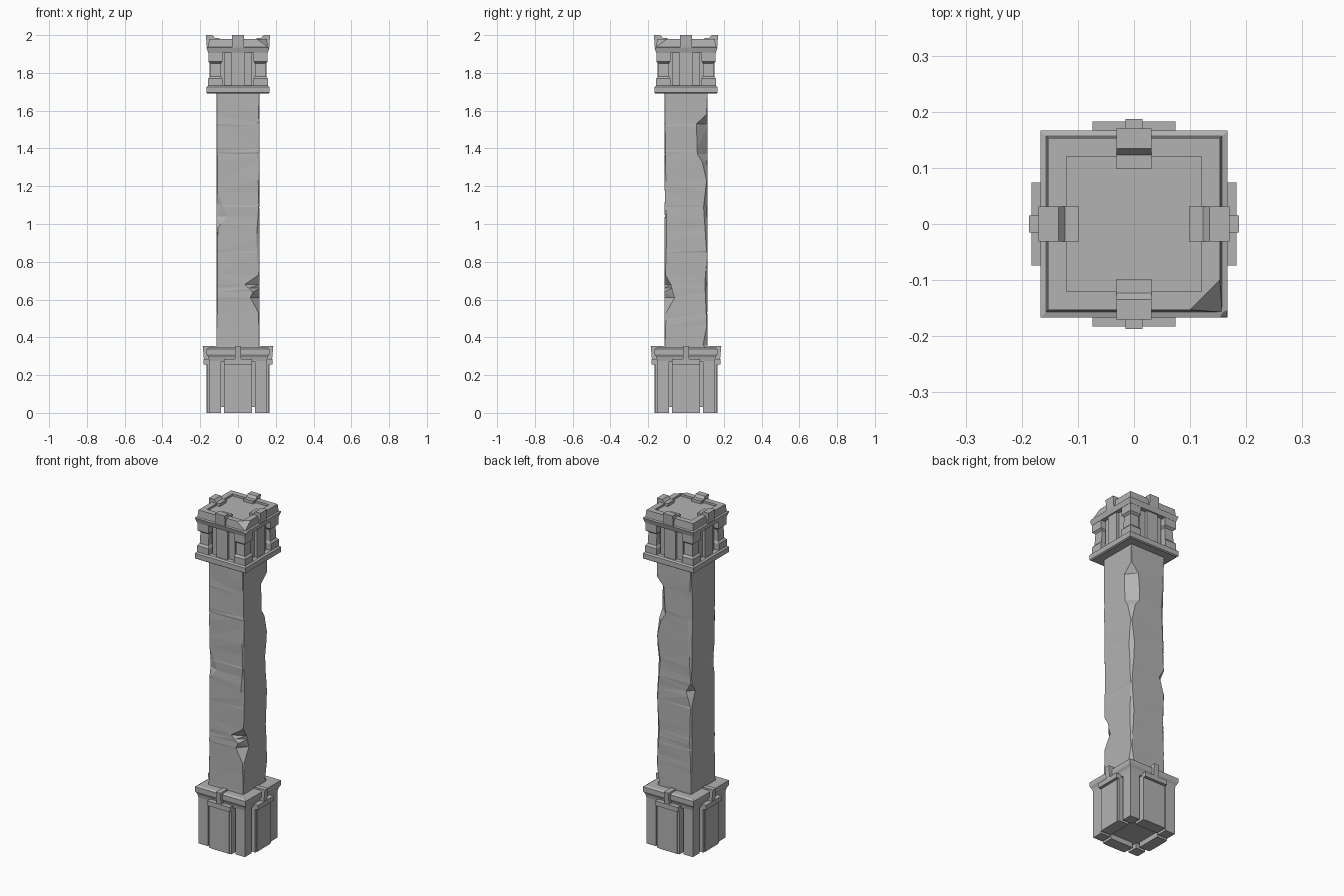
import bpy, bmesh, math, random
from mathutils import Matrix, Vector

random.seed(4)
cube = bpy.data.objects.get("Cube")
if cube:
    bpy.data.objects.remove(cube, do_unlink=True)

stone = bpy.data.materials.new("grey stone")
stone.use_nodes = True
GREY = (0.45, 0.45, 0.45, 1)
stone.diffuse_color = GREY
stone.node_tree.nodes["Principled BSDF"].inputs["Base Color"].default_value = GREY


def finish(name, bm, around=False):
    """Turn a bmesh into an object, optionally repeated on all four sides."""
    if around:
        part = bm.verts[:] + bm.edges[:] + bm.faces[:]
        for k in range(1, 4):
            new = bmesh.ops.duplicate(bm, geom=part)["geom"]
            verts = [g for g in new if isinstance(g, bmesh.types.BMVert)]
            bmesh.ops.rotate(bm, verts=verts, cent=(0, 0, 0),
                             matrix=Matrix.Rotation(k * math.pi / 2, 3, "Z"))
    bmesh.ops.recalc_face_normals(bm, faces=bm.faces[:])
    mesh = bpy.data.meshes.new(name)
    bm.to_mesh(mesh)
    bm.free()
    mesh.materials.append(stone)
    obj = bpy.data.objects.new(name, mesh)
    bpy.context.collection.objects.link(obj)
    return obj


def skin(bm, rings):
    """Join rings of equal length and cap both ends."""
    rows = [[bm.verts.new(p) for p in ring] for ring in rings]
    n = len(rows[0])
    for a, b in zip(rows, rows[1:]):
        for i in range(n):
            j = (i + 1) % n
            bm.faces.new((a[i], a[j], b[j], b[i]))
    bm.faces.new(rows[0][::-1])
    bm.faces.new(rows[-1])
    return bm


def square(profile):
    """Square moulding from (half width, height) points."""
    return skin(bmesh.new(), [[(-r, -r, z), (r, -r, z), (r, r, z), (-r, r, z)]
                              for r, z in profile])


def side_prism(half, profile):
    """Extrude a (distance out, height) outline across the front side."""
    return skin(bmesh.new(), [[(x, -d, z) for d, z in profile]
                              for x in (-half, half)])


def panel(half, inner, outer, low, high):
    return side_prism(half, [(inner, low), (outer, low), (outer, high), (inner, high)])


def corner_post(profile):
    """Square post in one corner from (inner, outer, height) points."""
    return skin(bmesh.new(), [[(a, -b, z), (b, -b, z), (b, -a, z), (a, -a, z)]
                              for a, b, z in profile])


# Base
finish("base_core", square([(0.13, 0.03), (0.13, 0.29)]))
finish("base_corner_posts", corner_post([(0.09, 0.153, 0), (0.09, 0.153, 0.28)]), True)
finish("base_panels", panel(0.074, 0.10, 0.165, 0, 0.26), True)
finish("base_inner_ribs", panel(0.06, 0.10, 0.168, 0, 0.255), True)
finish("base_bands", panel(0.074, 0.12, 0.183, 0.257, 0.285), True)
finish("base_cornice", square([(0.152, 0.27), (0.157, 0.295), (0.166, 0.31),
                               (0.166, 0.338), (0.155, 0.345)]))
finish("base_keystones", side_prism(0.015, [(0.12, 0.28), (0.18, 0.28),
                                            (0.187, 0.355), (0.12, 0.355)]), True)

# Shaft: chips per corner as (height, cut along x, cut along y)
R = 0.115
CHIPS = {
    (-1, -1): [(0.6, 0.006, 0.01), (0.98, 0.008, 0.01), (1.04, 0.055, 0.02),
               (1.17, 0.006, 0.015), (1.4, 0.005, 0.012)],
    (1, -1): [(0.53, 0.006, 0.01), (0.61, 0.05, 0.055), (0.64, 0.035, 0.045),
              (0.68, 0.08, 0.035), (0.73, 0.006, 0.006), (0.92, 0.018, 0.012),
              (1.1, 0.005, 0.01), (1.4, 0.012, 0.006)],
    (1, 1): [(0.36, 0.02, 0.025), (0.46, 0.005, 0.005), (0.68, 0.02, 0.015),
             (0.85, 0.006, 0.006), (1.09, 0.025, 0.022), (1.23, 0.006, 0.006),
             (1.33, 0.03, 0.03), (1.37, 0.06, 0.055), (1.53, 0.05, 0.06),
             (1.58, 0.006, 0.006)],
    (-1, 1): [(0.5, 0.005, 0.008), (0.66, 0.012, 0.01), (0.86, 0.006, 0.006),
              (0.95, 0.035, 0.04), (1.0, 0.006, 0.006), (1.38, 0.025, 0.015),
              (1.52, 0.012, 0.01)],
}
LOW, HIGH = 0.33, 1.70
levels = sorted({LOW, HIGH} | {c[0] for cuts in CHIPS.values() for c in cuts})


def cut_at(corner, z):
    pts = [(LOW, 0.003, 0.003)] + CHIPS[corner] + [(HIGH, 0.003, 0.003)]
    for p, q in zip(pts, pts[1:]):
        if p[0] <= z <= q[0]:
            t = (z - p[0]) / (q[0] - p[0])
            return [p[i] + (q[i] - p[i]) * t for i in (1, 2)]


def shaft_ring(z):
    ring = []
    for sx, sy in CHIPS:
        a, b = cut_at((sx, sy), z)
        on_y_face = (sx * (R - a), sy * (R - random.uniform(0, 0.003)), z)
        on_x_face = (sx * (R - random.uniform(0, 0.003)), sy * (R - b), z)
        ring += [on_x_face, on_y_face] if sx == sy else [on_y_face, on_x_face]
    return ring


bm = skin(bmesh.new(), [shaft_ring(z) for z in levels])
bmesh.ops.triangulate(bm, faces=bm.faces[:])
finish("chipped_shaft", bm)

# Capital
finish("capital_foot", square([(0.16, 1.69), (0.167, 1.695), (0.167, 1.725), (0.158, 1.732)]))
finish("capital_core", square([(0.115, 1.72), (0.115, 1.91)]))
finish("capital_corner_posts", corner_post([
    (0.083, 0.158, 1.73), (0.083, 0.158, 1.77), (0.09, 0.148, 1.782),
    (0.09, 0.145, 1.85), (0.083, 0.157, 1.86), (0.083, 0.157, 1.91)]), True)
finish("capital_panels", panel(0.075, 0.10, 0.133, 1.72, 1.91), True)
finish("capital_panel_ribs", panel(0.035, 0.10, 0.15, 1.72, 1.91), True)

# Crown with a shallow sunken top and one broken corner
bm = square([(0.158, 1.905), (0.167, 1.935), (0.157, 1.938), (0.153, 1.98),
             (0.12, 1.98), (0.12, 1.968)])
p, q, s = Vector((0.1, -0.153, 1.98)), Vector((0.153, -0.1, 1.98)), Vector((0.156, -0.156, 1.94))
normal = (q - p).cross(s - p).normalized()
if normal.dot(Vector((1, -1, 0))) < 0:
    normal.negate()
cut = bmesh.ops.bisect_plane(bm, geom=bm.verts[:] + bm.edges[:] + bm.faces[:],
                             plane_co=p, plane_no=normal, clear_outer=True)
bmesh.ops.holes_fill(bm, edges=[e for e in bm.edges if e.is_boundary])
finish("crown", bm)
finish("crown_keystones", side_prism(0.031, [
    (0.098, 1.95), (0.165, 1.935), (0.17, 2.0), (0.135, 2.0),
    (0.123, 1.985), (0.098, 1.985)]), True)
